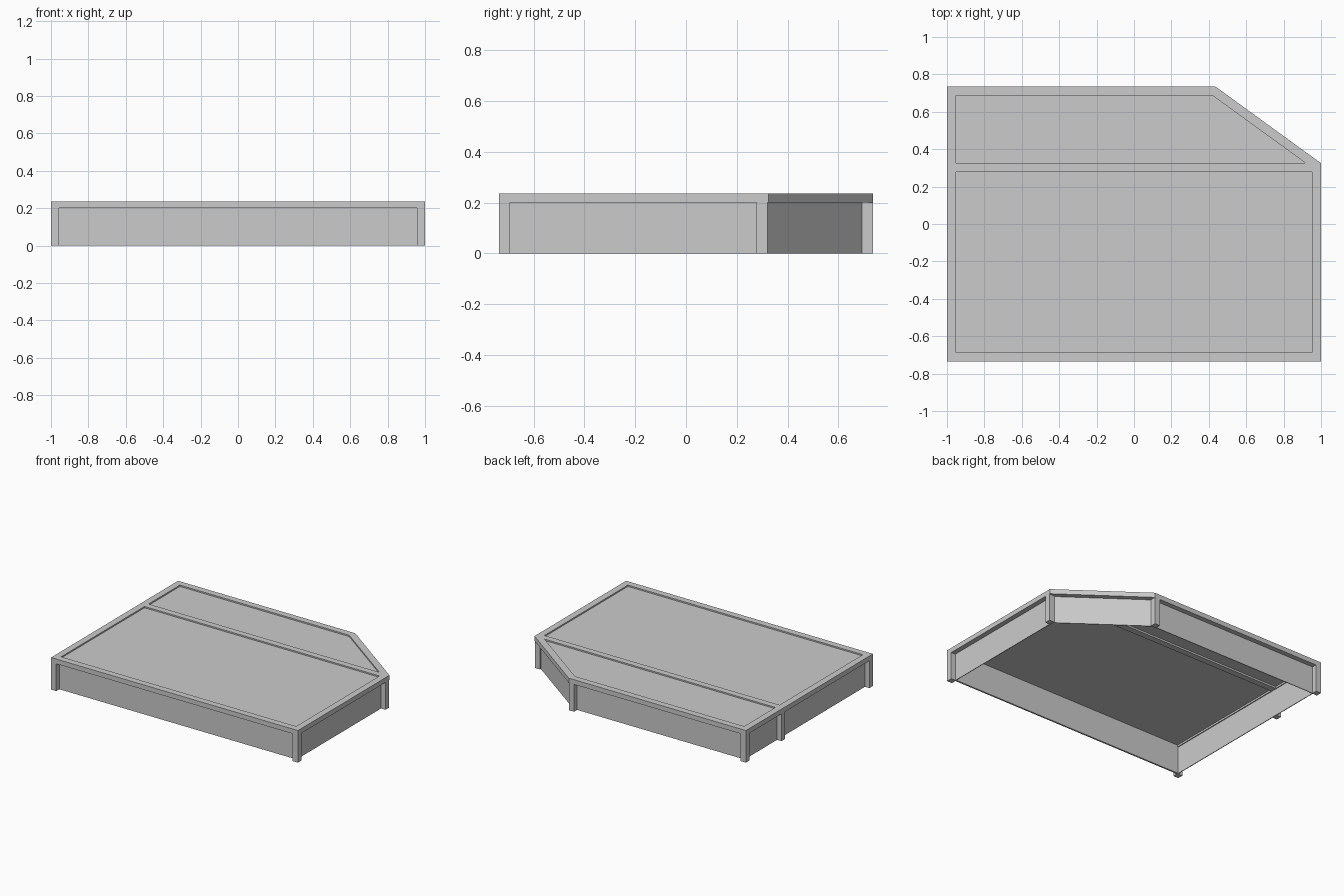
import bpy
import bmesh
from mathutils import Vector, geometry

if "Cube" in bpy.data.objects:
    bpy.data.objects.remove(bpy.data.objects["Cube"])

grey = bpy.data.materials.new("light_grey")
grey.use_nodes = True
grey.diffuse_color = (0.6, 0.6, 0.6, 1)
grey.node_tree.nodes["Principled BSDF"].inputs["Base Color"].default_value = (0.6, 0.6, 0.6, 1)

HEIGHT, RAIL_BOTTOM = 0.235, 0.2
RAIL, POST, RECESS = 0.048, 0.042, 0.036
PANEL_TOP, PANEL_BOTTOM = 0.225, 0.213
MID_FRONT, MID_BACK = 0.278, 0.325

# Deck outline, counter-clockwise from the front right corner, one corner cut off
OUTLINE = [Vector(p) for p in
           [(-1, -0.735), (1, -0.735), (1, 0.325), (0.435, 0.735), (-1, 0.735)]]


def inset(poly, dists):
    """Move each side of a convex outline inwards by its own distance."""
    lines = []
    for i, a in enumerate(poly):
        b = poly[(i + 1) % len(poly)]
        d = (b - a).normalized()
        shift = Vector((-d.y, d.x)) * dists[i]
        lines.append((a + shift, b + shift, d))
    out = []
    for i, (a, b, d) in enumerate(lines):
        pa, pb, pd = lines[i - 1]
        out.append(geometry.intersect_line_line(
            pa.to_3d(), pb.to_3d(), a.to_3d(), b.to_3d())[0].to_2d())
    return out


def finish(name, bm):
    bmesh.ops.recalc_face_normals(bm, faces=bm.faces)
    mesh = bpy.data.meshes.new(name)
    bm.to_mesh(mesh)
    bm.free()
    mesh.materials.append(grey)
    bpy.context.collection.objects.link(bpy.data.objects.new(name, mesh))


def prism(name, pts, z0, z1):
    bm = bmesh.new()
    low = [bm.verts.new((p[0], p[1], z0)) for p in pts]
    high = [bm.verts.new((p[0], p[1], z1)) for p in pts]
    bm.faces.new(low)
    bm.faces.new(high)
    for i in range(len(pts)):
        j = (i + 1) % len(pts)
        bm.faces.new((low[i], low[j], high[j], high[i]))
    finish(name, bm)


def ring(name, outer, inner, z0, z1):
    bm = bmesh.new()
    loops = [[bm.verts.new((p.x, p.y, z)) for p in pts]
             for pts, z in ((outer, z0), (outer, z1), (inner, z1), (inner, z0))]
    for k in range(4):
        a, b = loops[k], loops[(k + 1) % 4]
        for i in range(len(a)):
            j = (i + 1) % len(a)
            bm.faces.new((a[i], a[j], b[j], b[i]))
    finish(name, bm)


def rect(x0, y0, x1, y1):
    return [(x0, y0), (x1, y0), (x1, y1), (x0, y1)]


# Top frame and the rail that divides it
inner = inset(OUTLINE, [RAIL] * 5)
ring("top_frame", OUTLINE, inner, RAIL_BOTTOM, HEIGHT)
left_x, right_x, front_y, back_y = inner[0].x, inner[1].x, inner[0].y, inner[3].y
cut_a, cut_b = inner[2], inner[3]


def cut_x(y):
    """Inner edge of the frame along the right side and cut corner."""
    t = (y - cut_a.y) / (cut_b.y - cut_a.y)
    return cut_a.x + max(t, 0) * (cut_b.x - cut_a.x)


mid = [(left_x, MID_FRONT), (cut_x(MID_FRONT), MID_FRONT)]
if cut_a.y > MID_FRONT:
    mid.append(tuple(cut_a))
mid += [(cut_x(MID_BACK), MID_BACK), (left_x, MID_BACK)]
prism("middle_rail", mid, RAIL_BOTTOM, HEIGHT)

# Deck panels, set slightly below the frame
prism("front_deck_panel", rect(left_x, front_y, right_x, MID_FRONT), PANEL_BOTTOM, PANEL_TOP)
prism("back_deck_panel",
      [(left_x, MID_BACK), (cut_x(MID_BACK), MID_BACK), tuple(cut_b), (left_x, back_y)],
      PANEL_BOTTOM, PANEL_TOP)

# Recessed skirt around the underside; the front board is thicker
thickness = [RAIL, 0.041, 0.041, 0.041, 0.041]
ring("skirt", inset(OUTLINE, [RECESS] * 5), inset(OUTLINE, thickness), 0, RAIL_BOTTOM)

# Posts: each grows inwards from its corner
posts = {
    "front_right_post": (-1, -0.735, 1, 1),
    "front_left_post": (1, -0.735, -1, 1),
    "side_left_post": (1, 0.32, -1, -1),
    "back_left_post": (0.435, 0.735, -1, -1),
    "back_right_post": (-1, 0.735, 1, -1),
    "side_right_post": (-1, 0.322, 1, -1),
}
for name, (x, y, sx, sy) in posts.items():
    prism(name, rect(x, y, x + sx * POST, y + sy * POST), 0, RAIL_BOTTOM)
